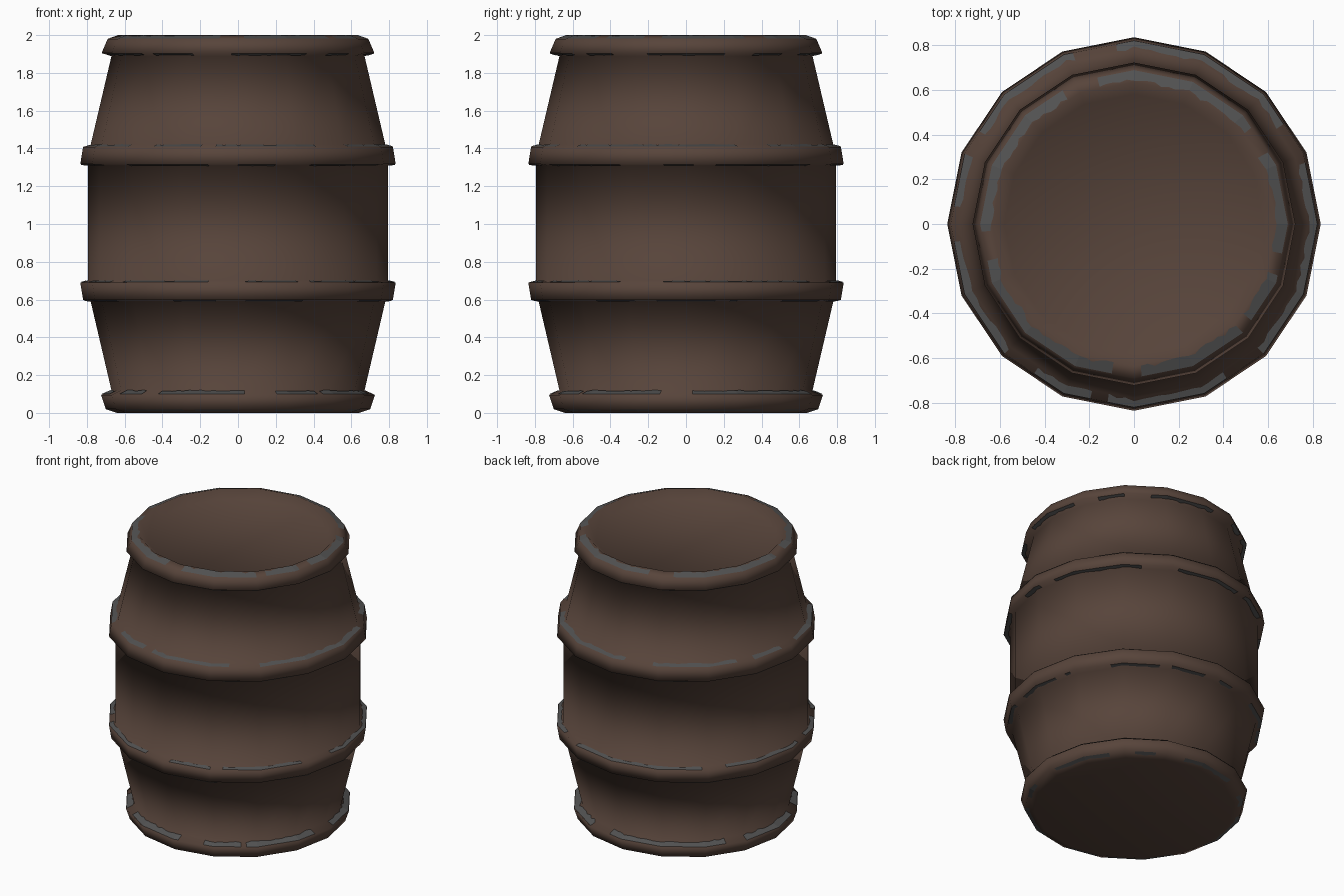
import bpy, bmesh, math, random

if "Cube" in bpy.data.objects:
    bpy.data.objects.remove(bpy.data.objects["Cube"])

random.seed(4)
SIDES = 16


def material(name, rgb):
    m = bpy.data.materials.new(name)
    m.diffuse_color = (*rgb, 1)
    m.use_nodes = True
    m.node_tree.nodes["Principled BSDF"].inputs["Base Color"].default_value = m.diffuse_color
    return m


brown = material("dark_brown_rust", (0.096, 0.058, 0.043))
grey = material("worn_grey_metal", (0.085, 0.085, 0.085))


def finish(name, bm, mat, smooth):
    me = bpy.data.meshes.new(name)
    bm.normal_update()
    bm.to_mesh(me)
    bm.free()
    me.materials.append(mat)
    for p in me.polygons:
        p.use_smooth = smooth
    ob = bpy.data.objects.new(name, me)
    bpy.context.collection.objects.link(ob)
    return ob


# Barrel: closed sixteen-sided lathe with hoops and a shallow sunken lid
profile = [
    (0.64, 0.0), (0.70, 0.02), (0.725, 0.095), (0.67, 0.12),        # bottom rim
    (0.78, 0.59), (0.82, 0.598), (0.835, 0.69), (0.795, 0.70),      # lower hoop
    (0.795, 1.31), (0.835, 1.317), (0.82, 1.408), (0.78, 1.42),     # upper hoop
    (0.67, 1.888), (0.722, 1.905), (0.69, 1.98), (0.635, 2.0),      # top rim
    (0.58, 1.95),                                                  # lid edge
]
bm = bmesh.new()
rings = []
for r, z in profile:
    rings.append([bm.verts.new((r * math.cos(2 * math.pi * i / SIDES),
                                r * math.sin(2 * math.pi * i / SIDES), z))
                  for i in range(SIDES)])
for a, b in zip(rings, rings[1:]):
    for i in range(SIDES):
        j = (i + 1) % SIDES
        bm.faces.new((a[i], a[j], b[j], b[i]))
bm.faces.new(rings[0][::-1])
bm.faces.new(rings[-1])
finish("barrel", bm, brown, True)


def facet_point(r, z, ang):
    """Point on a sixteen-sided ring at any angle."""
    step = 2 * math.pi / SIDES
    k = r * math.cos(step / 2) / math.cos(ang % step - step / 2)
    return (k * math.cos(ang), k * math.sin(ang), z)


# Worn edges: thin patchy plates lying on the ledges of rims and hoops
def wear(name, inner, outer, up, cover, steps=128):
    bm = bmesh.new()
    ph = [random.uniform(0, 6.28) for _ in range(3)]
    dz = 0.003 * up
    rag = [random.uniform(0.0, 0.35) for _ in range(steps)]
    lo, hi = [], []
    for i in range(steps):
        t = rag[i]
        r = inner[0] + (outer[0] - inner[0]) * t
        z = inner[1] + (outer[1] - inner[1]) * t
        a = 2 * math.pi * i / steps
        lo.append(bm.verts.new(facet_point(r, z + dz, a)))
        hi.append(bm.verts.new(facet_point(outer[0], outer[1] + dz, a)))
    for i in range(steps):
        a = 2 * math.pi * i / steps
        n = math.sin(5 * a + ph[0]) + math.sin(9 * a + ph[1]) + math.sin(14 * a + ph[2])
        if n > cover:
            j = (i + 1) % steps
            f = (lo[i], hi[i], hi[j], lo[j])
            bm.faces.new(f if up > 0 else f[::-1])
    bmesh.ops.delete(bm, geom=[v for v in bm.verts if not v.link_faces], context='VERTS')
    finish(name, bm, grey, False)


wear("top_rim_wear", (0.635, 1.997), (0.688, 1.978), 1, -1.3)
wear("top_rim_under_wear", (0.69, 1.895), (0.72, 1.905), -1, -0.4)
wear("upper_hoop_wear", (0.78, 1.42), (0.82, 1.408), 1, -1.0)
wear("upper_hoop_under_wear", (0.80, 1.311), (0.833, 1.317), -1, -0.4)
wear("lower_hoop_wear", (0.80, 0.699), (0.833, 0.69), 1, -1.0)
wear("lower_hoop_under_wear", (0.79, 0.592), (0.82, 0.598), -1, -0.4)
wear("bottom_rim_wear", (0.675, 0.118), (0.722, 0.097), 1, -1.0)
wear("bottom_rim_under_wear", (0.665, 0.011), (0.698, 0.022), -1, -0.2)
